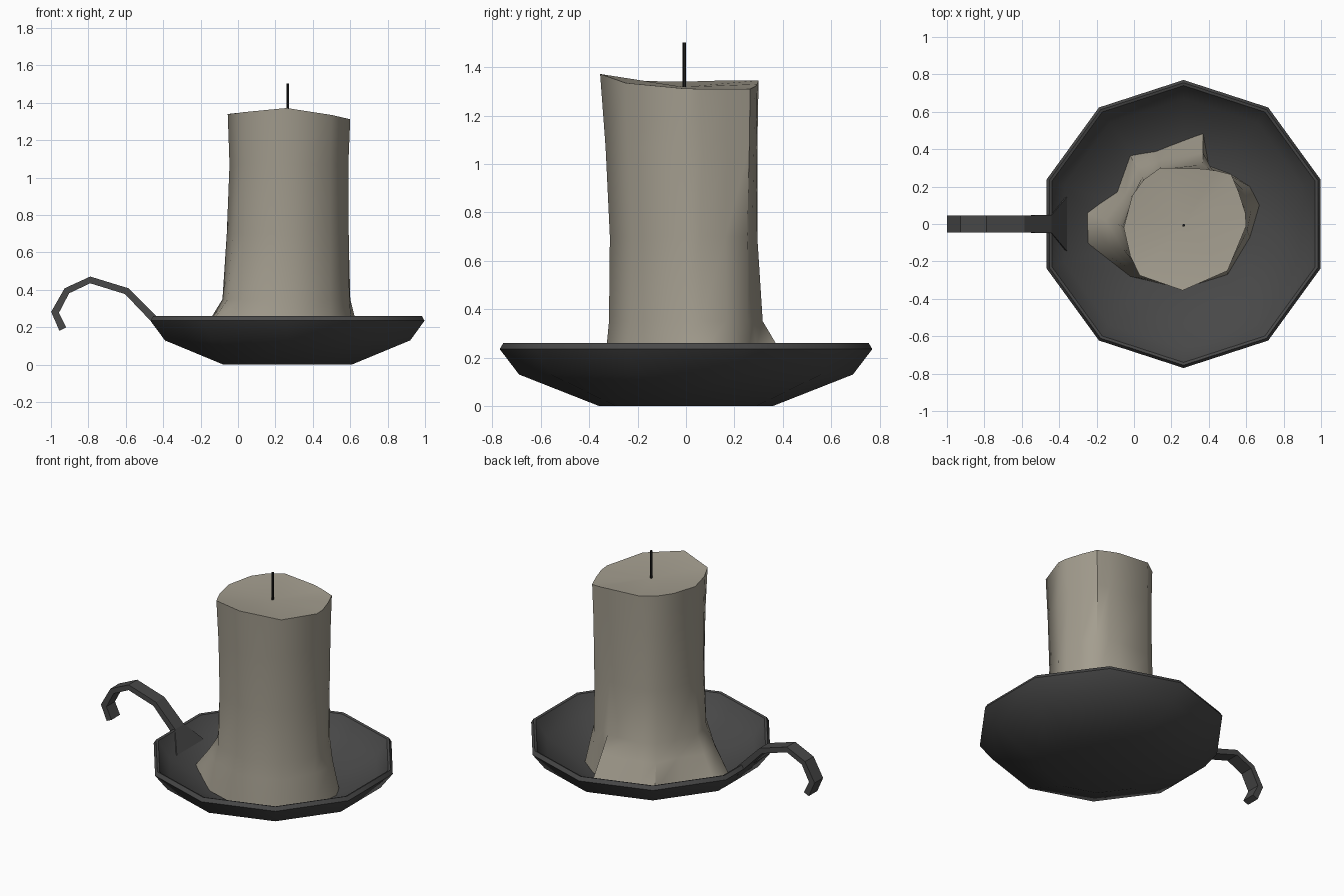
import bpy, math
from mathutils import Vector

if "Cube" in bpy.data.objects:
    bpy.data.objects.remove(bpy.data.objects["Cube"])


def material(name, rgb):
    m = bpy.data.materials.new(name)
    m.diffuse_color = (*rgb, 1)
    m.use_nodes = True
    m.node_tree.nodes["Principled BSDF"].inputs["Base Color"].default_value = m.diffuse_color
    return m


IRON = material("dark_iron", (0.065, 0.065, 0.065))
WAX = material("wax", (0.37, 0.34, 0.275))
BLACK = material("charred", (0.012, 0.012, 0.012))


def loft(name, rings, mat, angle, tip=None):
    """Skin a stack of equal-sized rings, capping both ends (tip = fan centre of last cap)."""
    n = len(rings[0])
    verts = [Vector(p) for r in rings for p in r]
    faces = [(k * n + i, k * n + (i + 1) % n, (k + 1) * n + (i + 1) % n, (k + 1) * n + i)
             for k in range(len(rings) - 1) for i in range(n)]
    faces.append(tuple(reversed(range(n))))
    last = (len(rings) - 1) * n
    if tip:
        verts.append(Vector(tip))
        faces += [(last + i, last + (i + 1) % n, len(verts) - 1) for i in range(n)]
    else:
        faces.append(tuple(range(last, last + n)))
    me = bpy.data.meshes.new(name)
    me.from_pydata(verts, [], faces)
    me.materials.append(mat)
    ob = bpy.data.objects.new(name, me)
    bpy.context.collection.objects.link(ob)
    bpy.ops.object.select_all(action='DESELECT')
    ob.select_set(True)
    bpy.context.view_layer.objects.active = ob
    bpy.ops.object.mode_set(mode='EDIT')
    bpy.ops.mesh.select_all(action='SELECT')
    bpy.ops.mesh.normals_make_consistent(inside=False)
    bpy.ops.object.mode_set(mode='OBJECT')
    if angle:
        bpy.ops.object.shade_smooth_by_angle(angle=math.radians(angle))
    return ob


CX = 0.265


def circle(r, z, n=10, cy=0.0):
    return [(CX + r * math.cos(math.pi / 2 + math.tau * i / n),
             cy + r * math.sin(math.pi / 2 + math.tau * i / n), z) for i in range(n)]


# Ten-sided dish: outside profile up to the rim, then back down the inside
profile = [(0.36, 0), (0.69, 0.13), (0.77, 0.235), (0.755, 0.26),
           (0.74, 0.255), (0.67, 0.15), (0.35, 0.025)]
loft("dish", [circle(r, z) for r, z in profile], IRON, 38)

# Candle outlines: uneven top rim and the melted foot with drips
top = [(0.26, -0.355, 1.372), (0.50, -0.25, 1.335), (0.60, -0.01, 1.312), (0.595, 0.06, 1.31),
       (0.56, 0.17, 1.31), (0.52, 0.265, 1.31), (0.44, 0.285, 1.32), (0.37, 0.295, 1.33),
       (0.14, 0.30, 1.345), (0.05, 0.235, 1.345), (-0.01, 0.15, 1.345), (-0.055, -0.02, 1.34),
       (-0.02, -0.17, 1.343), (0.03, -0.275, 1.35)]
foot = [(0.26, -0.345), (0.50, -0.27), (0.62, -0.07), (0.67, 0.10),
        (0.62, 0.20), (0.51, 0.27), (0.40, 0.31), (0.37, 0.485),
        (0.12, 0.39), (-0.02, 0.365), (-0.09, 0.17), (-0.255, 0.06),
        (-0.25, -0.10), (-0.02, -0.28)]


def wax_ring(z, t):
    """Blend the slightly slimmer shaft outline towards the foot outline."""
    ring = []
    for (x, y, _), (fx, fy) in zip(top, foot):
        sx, sy = CX + (x - CX) * 0.97, y * (0.88 if y < 0 else 0.95)
        ring.append((sx + (fx - sx) * t, sy + (fy - sy) * t, z))
    return ring


base = [(x, y, 0.03 + 0.36 * max(0, math.hypot(x - CX, y) - 0.35)) for x, y in foot]
shoulder = [(x, y + (0.01 if y > 0 else -0.02), 1.07) for x, y, _ in wax_ring(1.07, 0)]
loft("candle", [base, wax_ring(0.24, 0.5), wax_ring(0.35, 0.18), wax_ring(0.70, 0.07),
                shoulder, top], WAX, 50, tip=(0.26, -0.01, 1.318))

# Wick
loft("wick", [circle(0.008, 1.30, 6, -0.007), circle(0.008, 1.503, 6, -0.007)], BLACK, 0)

# Curled handle: centre line (x, z) with half width and thickness, flared where it meets the dish
path = [(-0.372, 0.135, 0.145, 0.035), (-0.455, 0.25, 0.048, 0.04), (-0.595, 0.393, 0.046, 0.036),
        (-0.79, 0.453, 0.046, 0.036), (-0.915, 0.395, 0.046, 0.036),
        (-0.978, 0.28, 0.046, 0.042), (-0.937, 0.19, 0.046, 0.04)]
rings = []
for i, (x, z, w, th) in enumerate(path):
    a, b = path[max(i - 1, 0)], path[min(i + 1, len(path) - 1)]
    d = Vector((b[0] - a[0], b[1] - a[1])).normalized()
    nx, nz = -d.y * th / 2, d.x * th / 2
    rings.append([(x + nx, -w, z + nz), (x + nx, w, z + nz),
                  (x - nx, w, z - nz), (x - nx, -w, z - nz)])
loft("handle", rings, IRON, 0)
